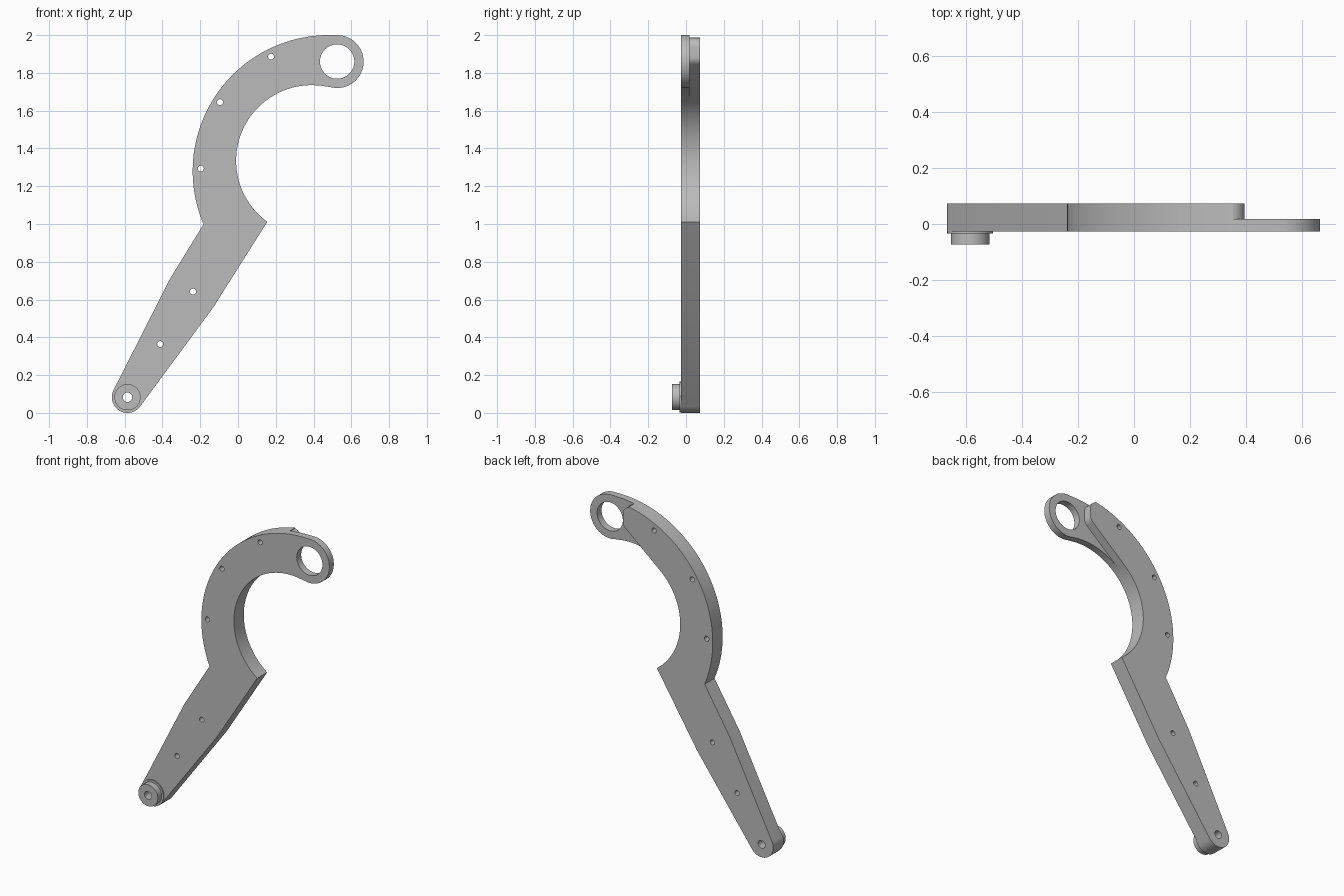
import bpy
import bmesh
from math import cos, sin, radians, pi

cube = bpy.data.objects.get("Cube")
if cube:
    bpy.data.objects.remove(cube, do_unlink=True)

metal = bpy.data.materials.new("plain_grey")
metal.use_nodes = True
metal.diffuse_color = (0.5, 0.5, 0.5, 1)
metal.node_tree.nodes["Principled BSDF"].inputs["Base Color"].default_value = (0.5, 0.5, 0.5, 1)

FRONT, STEP, BACK = -0.027, 0.018, 0.073
PIVOT, RING = (-0.585, 0.083), (0.525, 1.86)
INNER, INNER_R = (0.39, 1.335), 0.4
OUTER, OUTER_R = (0.48, 1.28), 0.72


def arc(centre, radius, start, end, steps):
    """Points on an arc in the x-z plane, angles in degrees."""
    angles = [radians(start + (end - start) * i / steps) for i in range(steps + 1)]
    return [(centre[0] + radius * cos(a), centre[1] + radius * sin(a)) for a in angles]


def make_object(name, bm):
    bmesh.ops.recalc_face_normals(bm, faces=bm.faces[:])
    mesh = bpy.data.meshes.new(name)
    bm.to_mesh(mesh)
    bm.free()
    mesh.materials.append(metal)
    obj = bpy.data.objects.new(name, mesh)
    bpy.context.collection.objects.link(obj)
    return obj


def slab(name, outline, y0, y1):
    """Extrude an x-z outline from y0 to y1."""
    bm = bmesh.new()
    face = bm.faces.new([bm.verts.new((x, y0, z)) for x, z in outline])
    out = bmesh.ops.extrude_face_region(bm, geom=[face])
    moved = [v for v in out["geom"] if isinstance(v, bmesh.types.BMVert)]
    bmesh.ops.translate(bm, verts=moved, vec=(0, y1 - y0, 0))
    return make_object(name, bm)


def lathe(name, centre, profile, steps):
    """Spin a closed (radius, y) profile about a y-axis through centre."""
    bm = bmesh.new()
    rows = []
    for i in range(steps):
        a = 2 * pi * i / steps
        rows.append([bm.verts.new((centre[0] + r * cos(a), y, centre[1] + r * sin(a)))
                     for r, y in profile])
    n = len(profile)
    for i in range(steps):
        p, q = rows[i], rows[(i + 1) % steps]
        for j in range(n):
            k = (j + 1) % n
            bm.faces.new((p[j], p[k], q[k], q[j]))
    return make_object(name, bm)


def cut(target, cutter):
    mod = target.modifiers.new("cut", 'BOOLEAN')
    mod.operation = 'DIFFERENCE'
    mod.solver = 'EXACT'
    mod.object = cutter
    bpy.context.view_layer.update()
    graph = bpy.context.evaluated_depsgraph_get()
    mesh = bpy.data.meshes.new_from_object(target.evaluated_get(graph))
    target.modifiers.clear()
    target.data = mesh
    bpy.data.objects.remove(cutter, do_unlink=True)


def smooth(obj):
    bpy.ops.object.select_all(action='DESELECT')
    obj.select_set(True)
    bpy.context.view_layer.objects.active = obj
    bpy.ops.object.shade_smooth_by_angle(angle=radians(20))


# Hooked arm: rounded foot, straight shank, curved hook and end ring
outline = arc(PIVOT, 0.083, 153, 323, 24)
outline += [(-0.13, 0.56)]
outline += arc(INNER, INNER_R, 234, 80, 48)
outline += arc(RING, 0.14, 255, 450, 36)
outline += arc(OUTER, OUTER_R, 90, 203, 48)
outline += [(-0.36, 0.71)]
arm = slab("hooked_arm", outline, FRONT, BACK)

# Rear relief that leaves only a thin plate around the ring
relief = arc(INNER, INNER_R, 130, 130, 1)[:1]
relief += arc((0.345, 1.884), 0.05, -50, 0, 6)
relief += arc((0.345, 1.935), 0.05, 0, 80, 8)
relief += [(0.34, 2.1), (0.8, 2.1), (0.8, 1.5), (0.39, 1.5)]
cut(arm, slab("relief_cutter", relief, STEP, 0.2))

# Ring opening, pivot bore and small rivet holes
holes = [(RING, 0.091, 48), (PIVOT, 0.025, 24)]
holes += [(p, 0.016, 16) for p in ((0.175, 1.886), (-0.095, 1.645), (-0.197, 1.293),
                                   (-0.238, 0.642), (-0.412, 0.364))]
for centre, radius, steps in holes:
    circle = arc(centre, radius, 0, 360, steps)[:-1]
    cut(arm, slab("hole_cutter", circle, -0.2, 0.2))
smooth(arm)

# Stepped pivot boss with a bore through it
boss = lathe("pivot_boss", PIVOT, [(0.025, FRONT), (0.082, FRONT), (0.082, -0.034),
                                   (0.069, -0.034), (0.069, -0.073), (0.025, -0.073)], 48)
smooth(boss)
